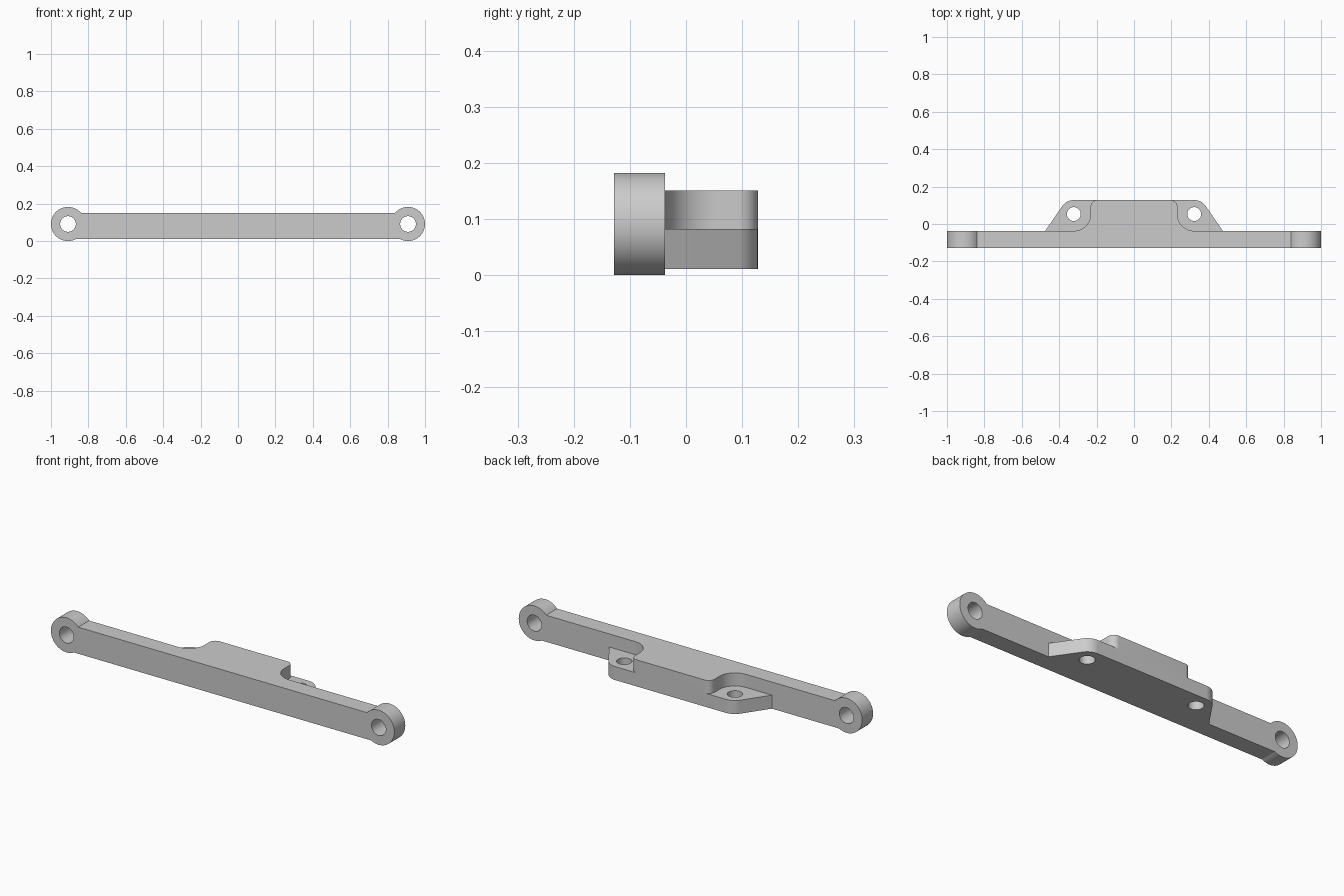
import bpy
import bmesh
from math import sin, cos, asin, radians, degrees

cube = bpy.data.objects.get("Cube")
if cube:
    bpy.data.objects.remove(cube, do_unlink=True)

# Main dimensions
BOTTOM, LEDGE, TOP = 0.011, 0.082, 0.151
FRONT, BACK, REAR = -0.128, -0.037, 0.128
EYE_X, EYE_R, EYE_HOLE = 0.909, 0.091, 0.042
BOLT_X, BOLT_Y, BOLT_HOLE = 0.322, 0.053, 0.037
ROOT = -0.08  # how far the mounting parts reach into the bar

grey = bpy.data.materials.new("plain grey")
grey.use_nodes = True
colour = (0.6, 0.6, 0.6, 1)
grey.diffuse_color = colour
grey.node_tree.nodes["Principled BSDF"].inputs["Base Color"].default_value = colour


def arc(cx, cy, r, start, end, steps=24):
    angles = [radians(start + (end - start) * i / steps) for i in range(steps + 1)]
    return [(cx + r * cos(a), cy + r * sin(a)) for a in angles]


def mirrored(half):
    return half + [(-x, y) for x, y in reversed(half)]


def prism(name, outline, low, high, axis="z"):
    """Extrude an outline along z, or an x-z outline along y."""
    def place(u, v, w):
        return (u, v, w) if axis == "z" else (u, w, v)

    bm = bmesh.new()
    face = bm.faces.new([bm.verts.new(place(u, v, low)) for u, v in outline])
    moved = bmesh.ops.extrude_face_region(bm, geom=[face])["geom"]
    bmesh.ops.translate(bm, vec=place(0, 0, high - low),
                        verts=[g for g in moved if isinstance(g, bmesh.types.BMVert)])
    bmesh.ops.recalc_face_normals(bm, faces=bm.faces)
    mesh = bpy.data.meshes.new(name)
    bm.to_mesh(mesh)
    bm.free()
    mesh.materials.append(grey)
    obj = bpy.data.objects.new(name, mesh)
    bpy.context.collection.objects.link(obj)
    return obj


def combine(target, tool, operation):
    mod = target.modifiers.new(operation.lower(), "BOOLEAN")
    mod.operation = operation
    mod.solver = "EXACT"
    mod.object = tool
    bpy.context.view_layer.objects.active = target
    bpy.ops.object.modifier_apply(modifier=mod.name)
    bpy.data.objects.remove(tool, do_unlink=True)


# Long bar with a round eye at each end
low_angle = -degrees(asin((EYE_R - BOTTOM) / EYE_R))
high_angle = degrees(asin((TOP - EYE_R) / EYE_R))
# The wide part of each eye curls back to where it meets the bar
eye = arc(EYE_X, EYE_R, EYE_R, -180 - low_angle, 180 - high_angle, 72)
eye = arc(EYE_X, EYE_R, EYE_R, -180 - low_angle, 180 - high_angle, 72)
body = prism("mounting_bar", mirrored(eye), FRONT, BACK, "y")

# Low flange with rounded ears and slanted sides
flange = [(0.475, ROOT), (0.475, BACK)] + arc(BOLT_X, BOLT_Y, REAR - BOLT_Y, 35, 90)
combine(body, prism("flange", mirrored(flange), BOTTOM, LEDGE), "UNION")

# Full height centre block, scooped around the bolt holes
block = ([(BOLT_X, ROOT)] + arc(BOLT_X, BOLT_Y, BOLT_Y - BACK, 270, 180)
         + arc(BOLT_X - 0.125, REAR - 0.035, 0.035, 0, 90, 12))
combine(body, prism("centre_block", mirrored(block), BOTTOM, TOP), "UNION")

# Through holes in the eyes and the flange ears
for side in (-1, 1):
    eye_hole = arc(side * EYE_X, EYE_R, EYE_HOLE, 0, 360, 48)[:-1]
    combine(body, prism("eye_hole", eye_hole, -0.3, 0.3, "y"), "DIFFERENCE")
    bolt_hole = arc(side * BOLT_X, BOLT_Y, BOLT_HOLE, 0, 360, 48)[:-1]
    combine(body, prism("bolt_hole", bolt_hole, -0.3, 0.3), "DIFFERENCE")

# Smooth round walls, sharp edges
bpy.ops.object.select_all(action="DESELECT")
body.select_set(True)
bpy.context.view_layer.objects.active = body
bpy.ops.object.shade_smooth_by_angle(angle=radians(25))
